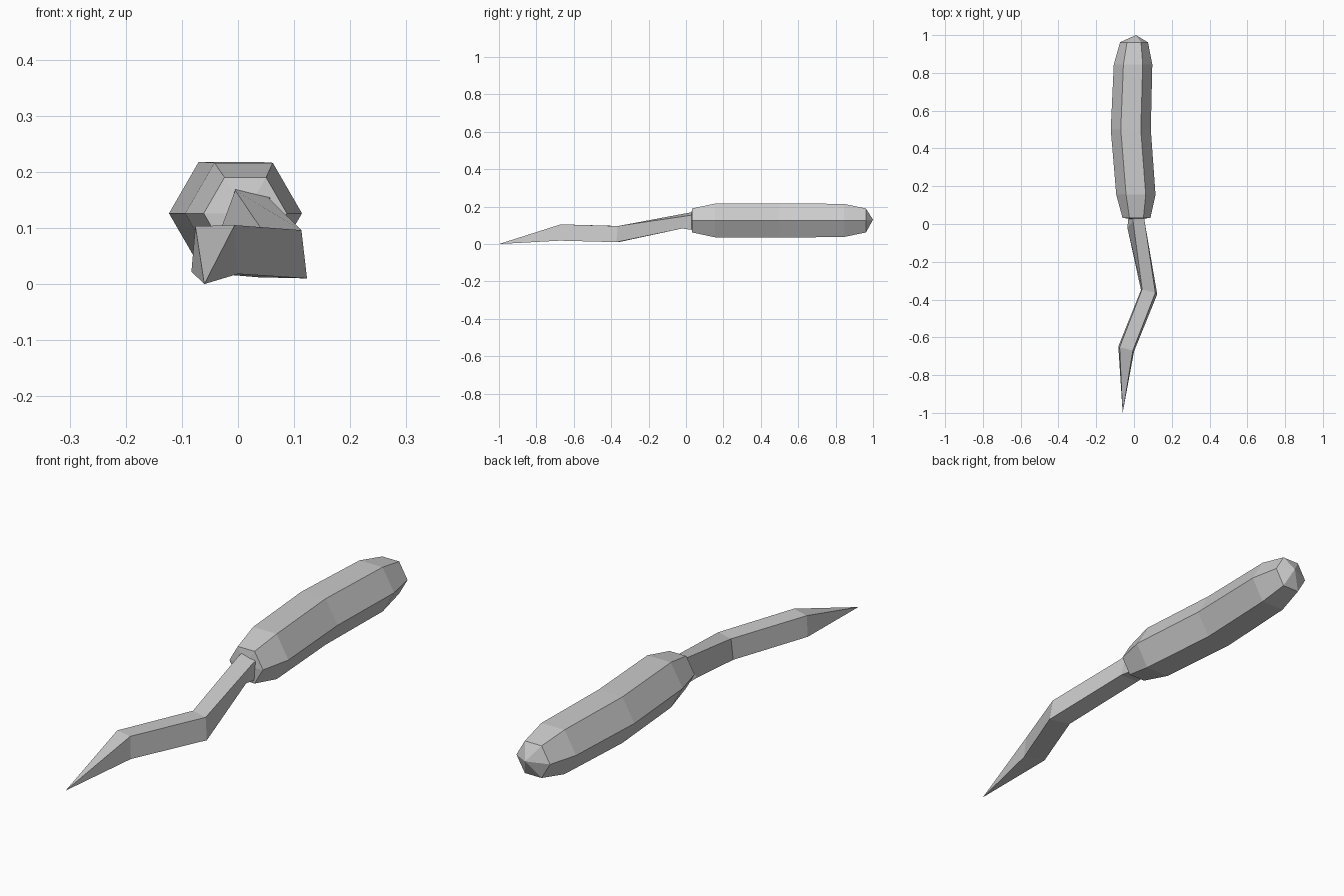
import bpy, bmesh, math

if "Cube" in bpy.data.objects:
    bpy.data.objects.remove(bpy.data.objects["Cube"])

grey = bpy.data.materials.new("plain_grey")
grey.use_nodes = True
colour = (0.6, 0.6, 0.6, 1)
grey.diffuse_color = colour
grey.node_tree.nodes["Principled BSDF"].inputs["Base Color"].default_value = colour


def loft(name, rings, tip, cap_point=None):
    """Skin a run of rings, closing the far end to a tip and the near end to a cap."""
    bm = bmesh.new()
    loops = [[bm.verts.new(p) for p in ring] for ring in rings]
    n = len(loops[0])
    for a, b in zip(loops, loops[1:]):
        for i in range(n):
            j = (i + 1) % n
            bm.faces.new((a[i], a[j], b[j], b[i]))
    ends = [(loops[-1], tip)]
    if cap_point:
        ends.append((loops[0], cap_point))
    else:
        bm.faces.new(loops[0])
    for ring, point in ends:
        apex = bm.verts.new(point)
        for i in range(n):
            bm.faces.new((ring[i], ring[(i + 1) % n], apex))
    bmesh.ops.recalc_face_normals(bm, faces=bm.faces)
    mesh = bpy.data.meshes.new(name)
    bm.to_mesh(mesh)
    bm.free()
    mesh.materials.append(grey)
    obj = bpy.data.objects.new(name, mesh)
    bpy.context.collection.objects.link(obj)
    return obj


def hexagon(y, x, radius):
    return [(x + radius * math.cos(k * math.pi / 3), y,
             0.126 + radius * math.sin(k * math.pi / 3)) for k in range(6)]


# Handle: six-sided grip that bows gently to one side
handle_sections = [(0.033, 0.013, 0.074), (0.155, 0.01, 0.104), (0.5, -0.017, 0.106),
                   (0.845, -0.005, 0.102), (0.962, 0.0, 0.074)]
loft("handle", [hexagon(*s) for s in handle_sections],
     tip=(0.01, 1.0, 0.13), cap_point=(0.013, 0.022, 0.126))

# Blade: four-sided zigzag ending in a point
# each section runs top left, top right, bottom right, bottom left
blade_sections = [
    [(-0.005, 0.03, 0.169), (0.057, 0.03, 0.154), (0.05, 0.03, 0.076), (-0.03, 0.03, 0.082)],
    [(-0.005, 0.015, 0.167), (0.056, 0.015, 0.152), (0.05, -0.02, 0.083), (-0.035, -0.02, 0.086)],
    [(0.043, -0.345, 0.096), (0.113, -0.365, 0.096), (0.123, -0.372, 0.01), (0.037, -0.35, 0.012)],
    [(-0.076, -0.652, 0.103), (-0.006, -0.67, 0.105), (0.0, -0.675, 0.018), (-0.083, -0.648, 0.022)],
]
loft("blade", blade_sections, tip=(-0.06, -1.0, 0.0))
